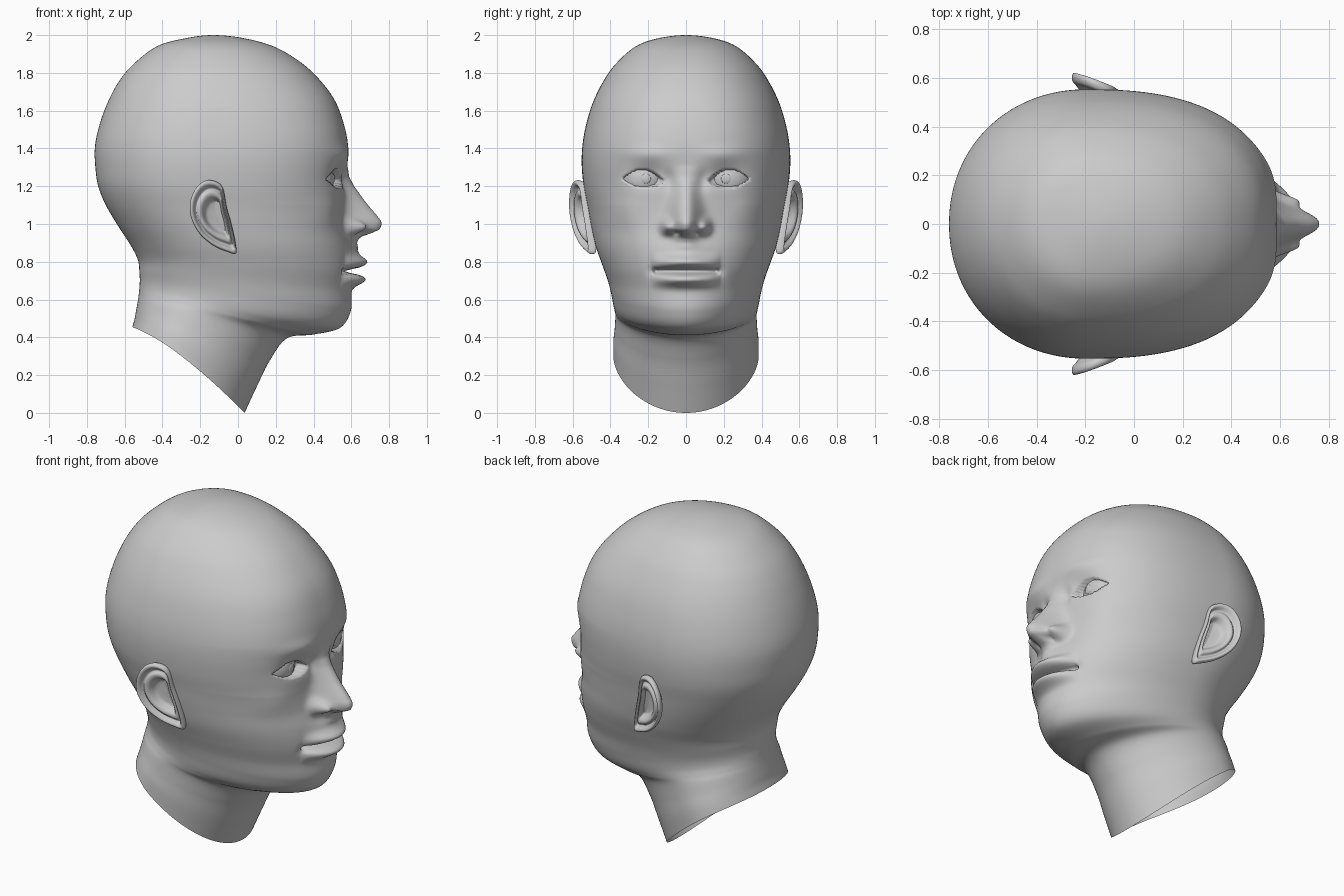
import bpy, bmesh
from math import sin, cos, pi, exp, sqrt

if "Cube" in bpy.data.objects:
    bpy.data.objects.remove(bpy.data.objects["Cube"])


def spline(p, i, t):
    """Catmull-Rom between p[i] and p[i+1]; p may be cyclic for closed curves."""
    n = len(p)
    a, b, c, d = (p[(i + k) % n] for k in (-1, 0, 1, 2))
    return [0.5 * (2 * B + (C - A) * t + (2 * A - 5 * B + 4 * C - D) * t * t
                   + (3 * B - A - 3 * C + D) * t ** 3) for A, B, C, D in zip(a, b, c, d)]


def lerp(table, z):
    """Smooth lookup in a table of (z, value) with falling z."""
    if z >= table[0][0]:
        return table[0][1]
    for (z0, v0), (z1, v1) in zip(table, table[1:]):
        if z >= z1:
            t = (z0 - z) / (z0 - z1)
            return v0 + (v1 - v0) * t
    return table[-1][1]


def step(a, b, x):
    t = min(1, max(0, (x - a) / (b - a)))
    return t * t * (3 - 2 * t)


def grid_object(name, rows, pole=False):
    """Skin closed rings of points."""
    bm = bmesh.new()
    vs = [[bm.verts.new(co) for co in row] for row in rows]
    for r0, r1 in zip(vs, vs[1:]):
        for k in range(len(r0)):
            j = (k + 1) % len(r0)
            bm.faces.new((r0[k], r1[k], r1[j], r0[j]))
    if pole:
        bmesh.ops.remove_doubles(bm, verts=vs[0], dist=1e-4)
    bmesh.ops.recalc_face_normals(bm, faces=bm.faces)
    me = bpy.data.meshes.new(name)
    bm.to_mesh(me)
    bm.free()
    ob = bpy.data.objects.new(name, me)
    bpy.context.collection.objects.link(ob)
    me.polygons.foreach_set("use_smooth", [True] * len(me.polygons))
    return ob


def mirror_y(ob):
    m = ob.modifiers.new("mirror", 'MIRROR')
    m.use_axis = (False, True, False)
    m.use_mirror_merge = False
    m.mirror_object = head


# Tilted head rings: front x, front z, back x, back z, half width
RINGS = [
    (-.13, 2.0, -.13, 2.0, 0), (.04, 1.982, -.28, 1.983, .15),
    (.2, 1.935, -.43, 1.94, .27), (.34, 1.85, -.56, 1.84, .375),
    (.44, 1.755, -.64, 1.74, .443), (.515, 1.65, -.70, 1.62, .497),
    (.56, 1.53, -.74, 1.50, .532), (.582, 1.42, -.758, 1.40, .549),
    (.58, 1.32, -.755, 1.30, .552), (.57, 1.20, -.74, 1.20, .542),
    (.565, 1.09, -.70, 1.10, .522), (.575, .98, -.635, .99, .502),
    (.60, .87, -.57, .89, .478), (.61, .76, -.53, .81, .445),
    (.60, .65, -.522, .745, .415), (.597, .54, -.52, .70, .396),
    (.54, .45, -.522, .665, .385), (.40, .415, -.525, .63, .378),
    (.26, .395, -.53, .595, .374), (.17, .28, -.54, .54, .377),
    (.10, .14, -.548, .495, .384), (.035, 0, -.56, .455, .385)]
ROUND = [(2, 2.1), (1.6, 2.4), (1.4, 2.5), (1.1, 2.5), (.87, 2.25), (.65, 2.05), (.45, 1.9), (0, 2)]
NOSE = [(1.31, 0), (1.25, .015), (1.2, .045), (1.11, .115), (1.05, .165), (1.015, .188),
        (.995, .188), (.97, .172), (.95, .12), (.93, .055), (.90, .02), (.86, 0)]
NOSE_W = [(1.3, .045), (1.2, .055), (1.1, .07), (1.03, .078), (.95, .075), (.86, .05)]
# Soft face forms: y, z, y spread, z spread, push
BUMPS = [
    (.2, 1.26, .10, .055, -.03), (.2, 1.37, .12, .04, .012), (.33, 1.06, .09, .09, .012),
    (.1, .985, .03, .036, .075), (.05, .952, .018, .012, -.035),
    (.09, 1.23, .03, .05, -.015), (.18, .75, .025, .03, -.012)]
EX, EY, EZ, ER = .378, .222, 1.24, .13


def sculpt(x, y, z):
    w = step(.2, .4, x)
    if w == 0 or z < .45:
        return x
    a = abs(y)
    d = lerp(NOSE, z) * exp(-(a / lerp(NOSE_W, z)) ** 2.3)
    for by, bz, sy, sz, h in BUMPS:
        d += h * exp(-((a - by) / sy) ** 2 - ((z - bz) / sz) ** 2)
    # muzzle and lips
    d += .03 * exp(-(a / .1) ** 2 - ((z - .86) / .05) ** 2)
    taper = max(0, 1 - (a / .185) ** 2)
    d += taper * (.07 * exp(-((z - .797) / .034) ** 2) + .07 * exp(-((z - .705) / .034) ** 2))
    d -= step(0, .3, taper) * .07 * exp(-((z - .75) / .013) ** 2)
    x += w * d
    # eyelids wrap the eyeball, with an almond opening
    r2 = (a - EY) ** 2 + (z - EZ) ** 2
    lid = ER + .013
    if r2 < lid * lid:
        surf = EX + sqrt(lid * lid - r2)
        x = x + max(0, surf - x) * step(.14, .115, sqrt(r2)) if x < surf else x
        q = (a - .225) / .108
        mid = EZ - .012 * max(0, -q)
        edge = (.047 if z > mid else .042) * (1 - q * q)
        x -= .055 * step(-.004, .006, edge - abs(z - mid))
    return x


# Head and neck
SEG, SUB, C = 256, 12, .42
f = RINGS[1]
last, prev = RINGS[-1], RINGS[-2]
keys = [(f[2], f[3], f[0], f[1], -f[4])] + RINGS + [tuple(2 * p - q for p, q in zip(last, prev))]
rows = []
for s in range((len(RINGS) - 1) * SUB + 1):
    i = min(s // SUB, len(RINGS) - 2)
    fx, fz, bx, bz, wid = spline(keys, i + 1, s / SUB - i)
    nf = lerp(ROUND, fz)
    row = []
    for k in range(SEG):
        th = 2 * pi * k / SEG
        th = th - .5 * sin(th)
        n = nf if cos(th) > 0 else 2.08
        u = abs(cos(th)) ** (2 / n)
        y = wid * abs(sin(th)) ** (2 / n) * (1 if th < pi else -1)
        t = C + (1 - C) * u if cos(th) > 0 else C - C * u
        z = bz + (fz - bz) * t + .045 * step(.5, 0, fz) * sin(th) ** 2
        x = bx + (fx - bx) * t
        row.append((sculpt(x, y, z), y, z))
    rows.append(row)
head = grid_object("head", rows, pole=True)

# Ears: outline (x, z) swept inward through a rim, fold and bowl profile
OUTLINE = [(-.15, 1.232), (-.21, 1.205), (-.25, 1.13), (-.25, 1.04), (-.205, .95), (-.13, .885),
           (-.05, .85), (-.01, .845), (-.015, .91), (-.035, 1.0), (-.06, 1.09), (-.085, 1.2)]
PROFILE = [(.02, -.036), (.25, -.036), (.42, -.03), (.54, .0), (.66, .006), (.77, -.008),
           (.87, .012), (.95, .014), (1, -.002), (.97, -.022), (.85, -.035), (.6, -.075)]
loop = [spline(OUTLINE, i, j / 8) for i in range(len(OUTLINE)) for j in range(8)]
cx, cz = -.11, 1.04
rows = []
for i in range(len(PROFILE) - 1):
    for j in range(5):
        pts = [PROFILE[max(0, i - 1)], PROFILE[i], PROFILE[i + 1], PROFILE[min(i + 2, len(PROFILE) - 1)]]
        r, dy = spline(pts, 1, j / 5)
        row = []
        for px, pz in loop:
            x, z = cx + (px - cx) * r, cz + (pz - cz) * r
            row.append((x, .518 + .38 * (-x - .03) + .06 * (z - 1.03) + dy, z))
        rows.append(row)
mirror_y(grid_object("ear", rows))


# Eyeballs and pupils
def ball(name, loc, rad, scale=(1, 1, 1)):
    bpy.ops.mesh.primitive_uv_sphere_add(segments=48, ring_count=24, radius=rad)
    ob = bpy.context.object
    ob.name = name
    for v in ob.data.vertices:
        v.co = [c * s + o for c, s, o in zip(v.co, scale, loc)]
    bpy.ops.object.shade_smooth()
    mirror_y(ob)


ball("eyeball", (EX, EY, EZ), ER)
ball("pupil", (EX + ER - .004, EY - .01, EZ), .026, (.3, 1, 1))
